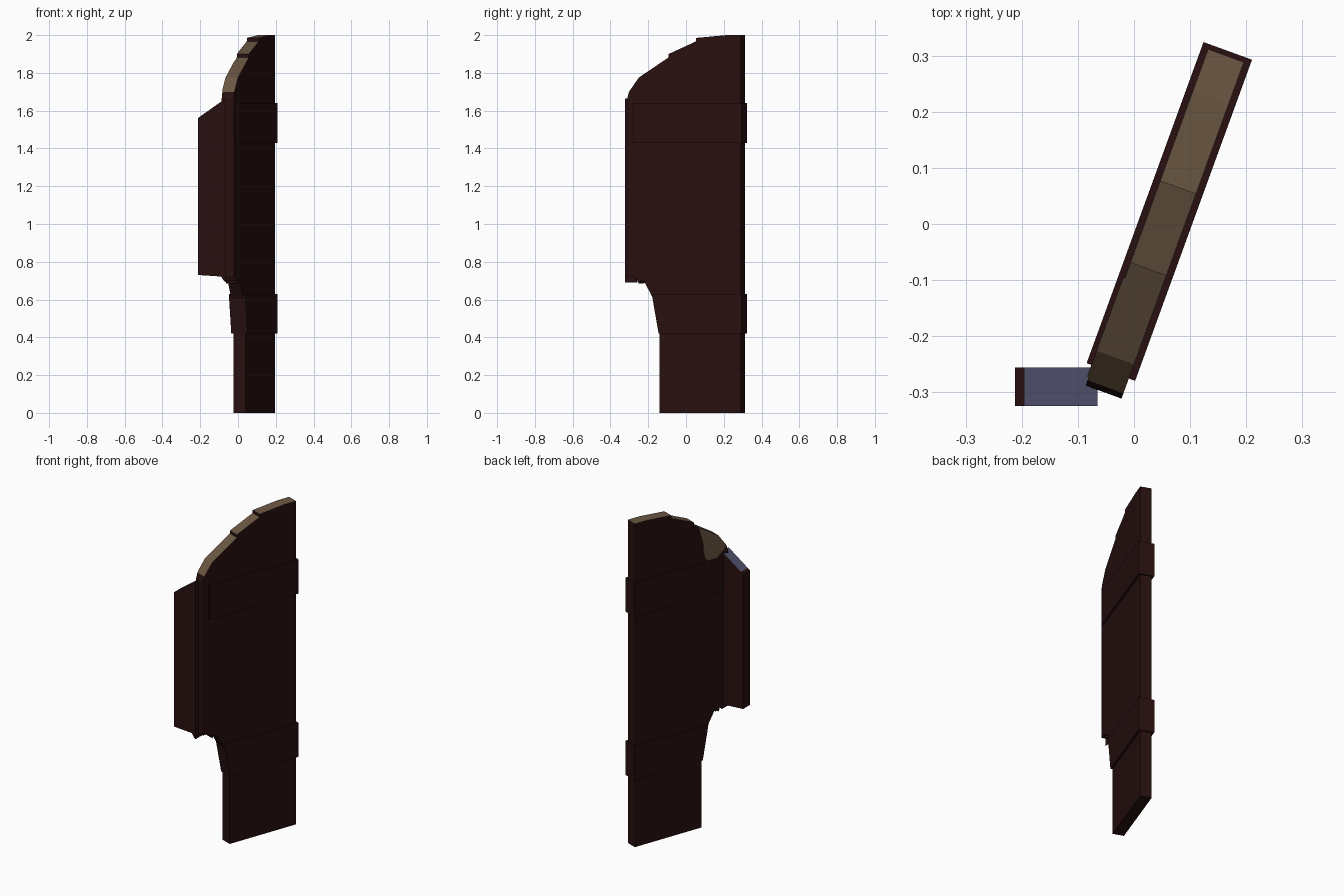
import bpy, bmesh, math
from mathutils import Vector

if "Cube" in bpy.data.objects:
    bpy.data.objects.remove(bpy.data.objects["Cube"])


def material(name, rgb):
    m = bpy.data.materials.new(name)
    m.diffuse_color = (*rgb, 1)
    m.use_nodes = True
    m.node_tree.nodes["Principled BSDF"].inputs["Base Color"].default_value = m.diffuse_color
    return m


DARK = material("dark red wood", (0.022, 0.005, 0.005))
BROWN = material("bare brown wood", (0.150, 0.096, 0.056))
BLUE = material("grey blue wood", (0.085, 0.085, 0.155))

ANG = math.radians(20)
DOOR = (Vector((0.164, 0.300, 0)),
        Vector((-math.sin(ANG), -math.cos(ANG), 0)),
        Vector((math.cos(ANG), -math.sin(ANG), 0)))
SIDE = (Vector((0, -0.29, 0)), Vector((1, 0, 0)), Vector((0, 1, 0)))


def prism(name, profile, t0, t1, frame, mats, rule=None):
    """Extrude an (along, height) outline through the thickness t0..t1."""
    origin, along, across = frame
    bm = bmesh.new()
    rings = [[bm.verts.new(origin + along * s + across * t + Vector((0, 0, z)))
              for s, z in profile] for t in (t0, t1)]
    n = len(profile)
    bm.faces.new(rings[0])
    bm.faces.new(rings[1][::-1])
    for i in range(n):
        j = (i + 1) % n
        bm.faces.new((rings[0][i], rings[1][i], rings[1][j], rings[0][j]))
    bmesh.ops.recalc_face_normals(bm, faces=bm.faces)
    bm.normal_update()
    for f in bm.faces:
        if rule and rule(f):
            f.material_index = 1
    me = bpy.data.meshes.new(name)
    bm.to_mesh(me)
    bm.free()
    for m in mats:
        me.materials.append(m)
    ob = bpy.data.objects.new(name, me)
    bpy.context.collection.objects.link(ob)
    return ob


def is_top(f):
    return f.normal.z > 0.3


# Upright planks of the broken door, each with a stepped arch top
planks = [
    [(0, 0), (0.25, 0), (0.25, 1.985), (0.08, 2.0), (0, 2.0)],
    [(0.25, 0), (0.405, 0), (0.405, 1.90), (0.25, 1.967)],
    [(0.405, 0), (0.455, 0), (0.455, 0.54), (0.545, 0.70), (0.556, 0.688),
     (0.561, 0.705), (0.573, 0.685), (0.573, 1.775), (0.405, 1.882)],
    [(0.573, 0.685), (0.582, 0.71), (0.592, 0.70), (0.60, 0.72), (0.638, 0.72),
     (0.638, 1.665), (0.628, 1.70), (0.573, 1.775)],
]
for i, p in enumerate(planks):
    prism(f"door_plank_{i + 1}", p, -0.034, 0.034, DOOR, [DARK, BROWN], is_top)

# Cross battens wrapping the planks
for name, end, z0, z1 in (("upper_batten", 0.60, 1.43, 1.64),
                          ("lower_batten", 0.457, 0.42, 0.63)):
    p = [(-0.009, z0), (end, z0), (end, z1), (-0.009, z1)]
    if name == "lower_batten":
        p[2:3] = [(0.49, 0.60), (0.495, z1)]
    prism(name, p, -0.046, 0.046, DOOR, [DARK])

# Bare wood patch where the back face has splintered
prism("splintered_patch",
      [(0.435, 1.862), (0.573, 1.774), (0.622, 1.706), (0.612, 1.68),
       (0.585, 1.665), (0.555, 1.635), (0.50, 1.63), (0.475, 1.67),
       (0.465, 1.76)], -0.037, -0.033, DOOR, [BROWN])

# Loose plank at the hinge side with a slanted top
prism("side_plank",
      [(-0.212, 0.73), (-0.09, 0.722), (-0.075, 0.70), (-0.065, 0.69),
       (-0.065, 1.665), (-0.195, 1.573), (-0.212, 1.56)],
      -0.034, 0.034, SIDE, [DARK, BLUE],
      lambda f: is_top(f) and f.calc_center_median().x > -0.19)
